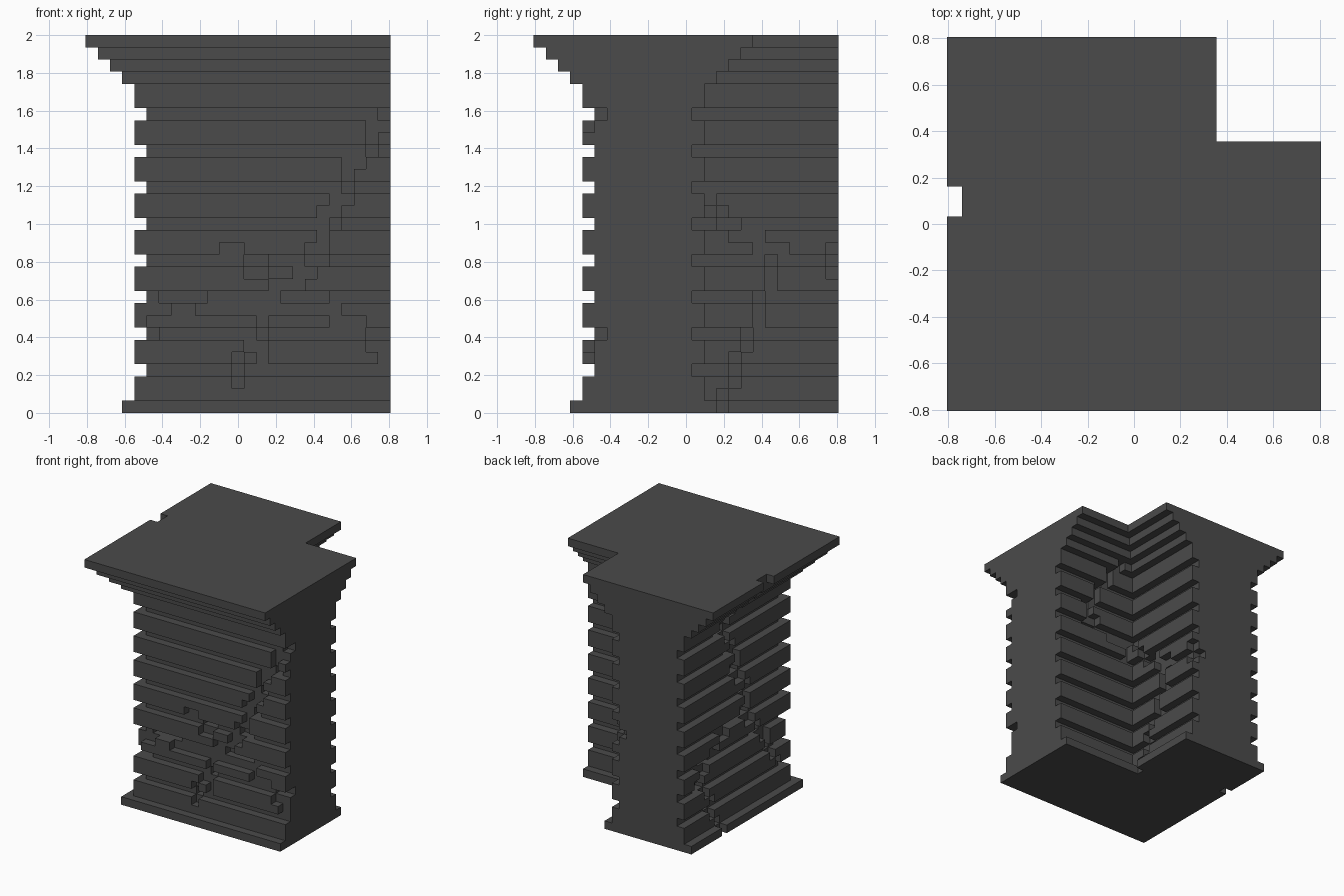
import bpy
import bmesh

if "Cube" in bpy.data.objects:
    bpy.data.objects.remove(bpy.data.objects["Cube"], do_unlink=True)

N, H, NOTCH = 25, 31, 18          # plan size, number of courses, start of corner notch
U = 2.0 / H                       # block size

# Dark stone
stone = bpy.data.materials.new("dark_stone")
stone.use_nodes = True
COLOUR = (0.069, 0.069, 0.069, 1)
stone.diffuse_color = COLOUR
bsdf = stone.node_tree.nodes["Principled BSDF"]
bsdf.inputs["Base Color"].default_value = COLOUR
bsdf.inputs["Roughness"].default_value = 0.9


def inset(k):
    """Depth of a course behind the top slab's edge."""
    if k >= 27:
        return 30 - k
    if k == 0:
        return 3
    return 5 if k % 3 == 0 and k <= 24 else 4


# Cracks: course -> spans along the wall, each one block deep
FRONT = {
    24: [(24, 25)], 23: [(23, 25)], 22: [(23, 24)], 21: [(23, 24)],
    20: [(21, 23)], 19: [(21, 22)], 18: [(21, 22)], 17: [(20, 22)],
    16: [(19, 21)], 15: [(20, 21)], 14: [(19, 20)], 13: [(11, 13), (18, 20)],
    12: [(13, 15), (18, 20)], 11: [(13, 15), (17, 19)], 10: [(15, 18)],
    9: [(6, 10), (16, 20)], 8: [(4, 7), (9, 21)],
    7: [(4, 5), (14, 15), (20, 23)], 6: [(4, 6), (14, 15), (23, 25)],
    5: [(13, 15), (23, 25)], 4: [(12, 13), (14, 15), (24, 25)],
    3: [(12, 13)], 2: [(12, 13)],
}
NOTCH_X = {
    17: [(14, 15)], 16: [(15, 16)], 15: [(15, 17)], 14: [(16, 19)],
    13: [(18, 21), (24, 25)], 12: [(19, 20), (24, 25)], 11: [(19, 20), (24, 25)],
    10: [(19, 20)], 9: [(18, 19)], 8: [(18, 19)], 7: [(18, 19)],
    6: [(17, 18)], 5: [(17, 18)], 4: [(16, 17)], 3: [(16, 17)], 2: [(16, 17)],
    1: [(15, 16)], 0: [(15, 16)],
}


def trace(points, spans=None):
    """Turn (course, position, width) waypoints into crack spans."""
    spans = {} if spans is None else spans
    for (k0, p0, w0), (k1, p1, w1) in zip(points, points[1:]):
        for k in range(k0, k1, -1):
            t = (k0 - k) / (k0 - k1)
            a = round(p0 + (p1 - p0) * t)
            spans.setdefault(k, []).append((a, a + (w0 if t < 0.5 else w1)))
    return spans


SIDE = trace([(30, 13, 2), (28, 14, 1), (25, 16, 2), (21, 15, 1), (18, 13, 2),
              (15, 12, 1), (11, 11, 2), (9, 10, 1)])
trace([(12, 13, 3), (10, 18, 2), (7, 21, 2), (4, 19, 1), (-1, 18, 1)], SIDE)
trace([(9, 9, 2), (6, 7, 1), (3, 6, 1)], SIDE)
NOTCH_Y = trace([(27, 16, 1), (24, 18, 1), (21, 20, 1), (18, 19, 2),
                 (17, 14, 4), (15, 14, 1)])


def cracked(spans, pos, k):
    return any(a <= pos < b for a, b in spans.get(k, ()))


def solid(i, j, k):
    if not (0 <= i < N and 0 <= j < N and 0 <= k < H):
        return False
    d = inset(k)
    if i < d + cracked(SIDE, j, k) or j < d + cracked(FRONT, i, k):
        return False
    edge = NOTCH - d
    return not (i >= edge - cracked(NOTCH_X, j, k) and
                j >= edge - cracked(NOTCH_Y, i, k))


# Corner offsets of each side of a block, keyed by its outward direction
SIDES = {}
for axis in range(3):
    b, c = (axis + 1) % 3, (axis + 2) % 3
    for s in (0, 1):
        ring = []
        for u, v in ((0, 0), (1, 0), (1, 1), (0, 1)):
            p = [0, 0, 0]
            p[axis], p[b], p[c] = s, u, v
            ring.append(tuple(p))
        direction = [0, 0, 0]
        direction[axis] = 2 * s - 1
        SIDES[tuple(direction)] = ring if s else ring[::-1]


def build_courses(name, low, high):
    """Make the outer skin of the stone courses low..high-1."""
    bm = bmesh.new()
    corners = {}

    def corner(p):
        if p not in corners:
            corners[p] = bm.verts.new(((p[0] - N / 2) * U, (p[1] - N / 2) * U, p[2] * U))
        return corners[p]

    for k in range(low, high):
        for j in range(N):
            for i in range(N):
                if not solid(i, j, k):
                    continue
                for (dx, dy, dz), ring in SIDES.items():
                    if not solid(i + dx, j + dy, k + dz):
                        bm.faces.new([corner((i + x, j + y, k + z)) for x, y, z in ring])
    # Merge the flat areas into large faces
    bmesh.ops.dissolve_limit(bm, angle_limit=0.01, verts=bm.verts[:], edges=bm.edges[:])
    mesh = bpy.data.meshes.new(name)
    bm.to_mesh(mesh)
    bm.free()
    mesh.materials.append(stone)
    obj = bpy.data.objects.new(name, mesh)
    bpy.context.collection.objects.link(obj)


build_courses("plinth", 0, 1)
build_courses("ribbed_wall", 1, 27)
build_courses("stepped_cornice", 27, 31)
